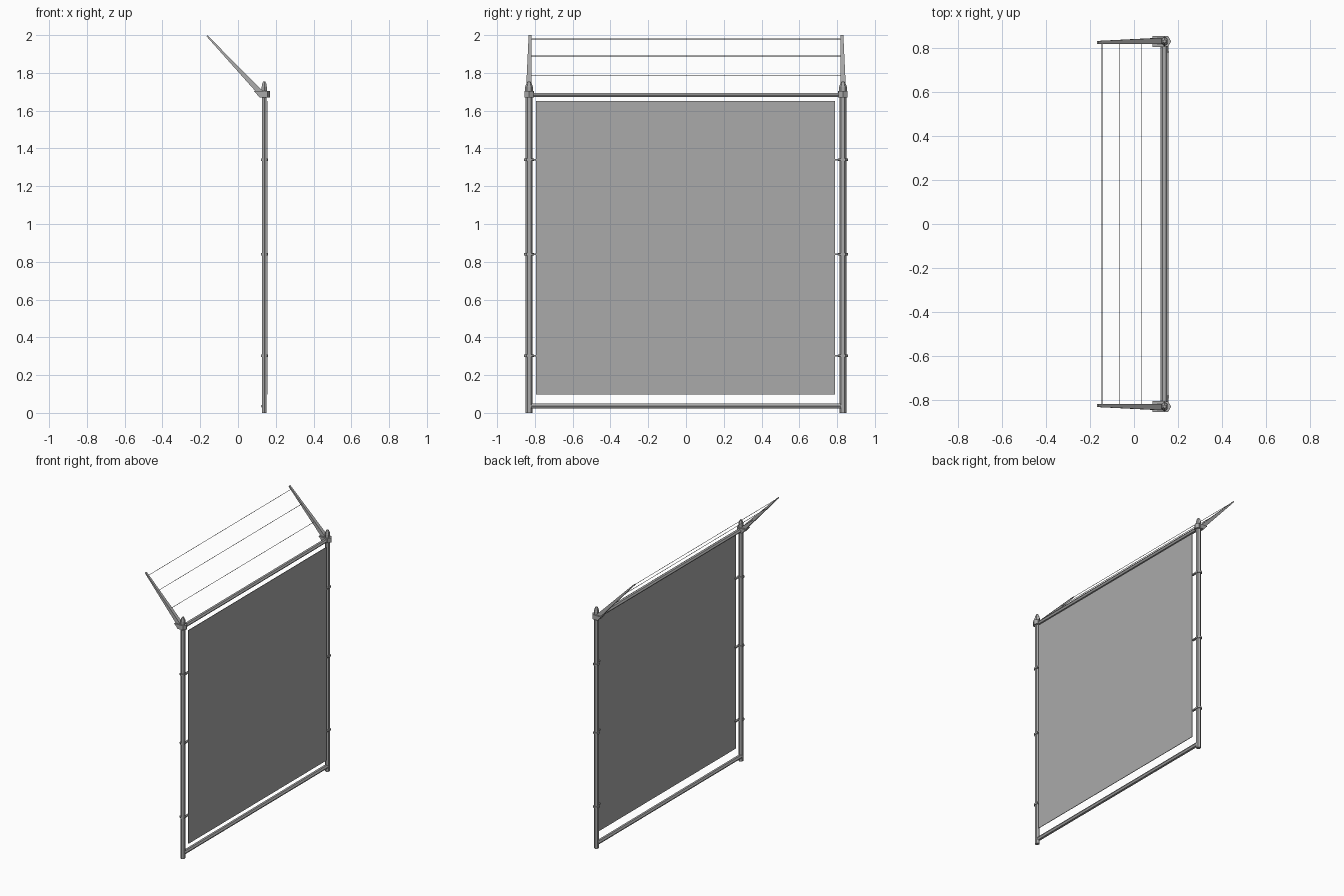
import bpy
import bmesh
from math import cos, sin, radians
from mathutils import Vector

if "Cube" in bpy.data.objects:
    bpy.data.objects.remove(bpy.data.objects["Cube"])

steel = bpy.data.materials.new("galvanised grey")
steel.use_nodes = True
GREY = (0.4, 0.4, 0.4, 1)
steel.diffuse_color = GREY
steel.node_tree.nodes["Principled BSDF"].inputs["Base Color"].default_value = GREY

POST_X, POST_Y = 0.139, 0.831
RAIL_TOP, RAIL_LOW = 1.683, 0.036


def loft(name, rings):
    """Skin a list of equal point rings and cap both ends."""
    bm = bmesh.new()
    loops = [[bm.verts.new(p) for p in ring] for ring in rings]
    n = len(loops[0])
    for a, b in zip(loops, loops[1:]):
        for i in range(n):
            j = (i + 1) % n
            bm.faces.new((a[i], a[j], b[j], b[i]))
    bm.faces.new(loops[0][::-1])
    bm.faces.new(loops[-1])
    bmesh.ops.recalc_face_normals(bm, faces=bm.faces)
    mesh = bpy.data.meshes.new(name)
    bm.to_mesh(mesh)
    bm.free()
    mesh.materials.append(steel)
    obj = bpy.data.objects.new(name, mesh)
    bpy.context.collection.objects.link(obj)
    return obj


def ring(centre, u, v, sides=6, start=0):
    """Polygon around centre spanned by half-axes u and v."""
    c, u, v = Vector(centre), Vector(u), Vector(v)
    angles = [radians(start + 360 * i / sides) for i in range(sides)]
    return [c + u * cos(a) + v * sin(a) for a in angles]


def upright(name, x, y, levels, sides=6):
    """Vertical prism; levels are (z, half x, half y)."""
    return loft(name, [ring((x, y, z), (0, hy, 0), (hx, 0, 0), sides)
                       for z, hx, hy in levels])


def box(name, lo, hi):
    corners = [(lo[0], lo[1]), (hi[0], lo[1]), (hi[0], hi[1]), (lo[0], hi[1])]
    return loft(name, [[(x, y, z) for x, y in corners] for z in (lo[2], hi[2])])


def bar(name, x, z, hx, hz, half_length, sides=6):
    return loft(name, [ring((x, y, z), (hx, 0, 0), (0, 0, hz), sides)
                       for y in (-half_length, half_length)])


for side, s in (("front", -1), ("back", 1)):
    y = s * POST_Y
    # Post and its domed cap
    upright(side + "_post", POST_X, y, [(0, 0.015, 0.0185), (1.7, 0.015, 0.0185)])
    upright(side + "_post_cap", POST_X, y,
            [(1.69, 0.016, 0.021), (1.725, 0.016, 0.021),
             (1.742, 0.013, 0.015), (1.755, 0.007, 0.007)])
    # Collar and wedge that carry the arm
    loft(side + "_collar", [ring((POST_X + 0.002, y, z), (0.028, 0, 0), (0, 0.028, 0))
                            for z in (1.671, 1.704)])
    wedge = [(0.085, 1.704), (0.145, 1.704), (0.145, 1.671), (0.113, 1.671)]
    loft(side + "_arm_bracket", [[(x, y + d, z) for x, z in wedge]
                                 for d in (-0.025, 0.025)])
    # Slanted tapering arm
    across = Vector((0.73, 0, 0.68))
    loft(side + "_arm",
         [ring((0.122, y + s * 0.002, 1.692), across * 0.021, (0, 0.02, 0), 4, 45),
          ring((-0.165, s * 0.826, 1.997), across * 0.005, (0, 0.010, 0), 4, 45)])
    # Clips tying the panel to the post
    for i, z in enumerate((0.302, 0.84, 1.34)):
        upright(f"{side}_clip_{i + 1}", POST_X, y,
                [(z - 0.006, 0.021, 0.026), (z + 0.006, 0.021, 0.026)])
        ys = sorted((s * 0.78, s * 0.83))
        box(f"{side}_clip_tab_{i + 1}", (0.142, ys[0], z - 0.004),
            (0.157, ys[1], z + 0.004))

# Horizontal rails
bar("top_rail", POST_X - 0.002, RAIL_TOP, 0.0165, 0.0135, 0.825)
bar("bottom_rail", POST_X - 0.002, RAIL_LOW, 0.0155, 0.0145, 0.825)

# Wires strung between the arms
for i, (x, z) in enumerate(((0.033, 1.785), (-0.065, 1.89), (-0.145, 1.979))):
    bar(f"wire_{i + 1}", x, z, 0.002, 0.002, 0.826, 4)

# Thin infill panel
box("panel", (0.156, -0.795, 0.097), (0.16, 0.788, 1.65))
